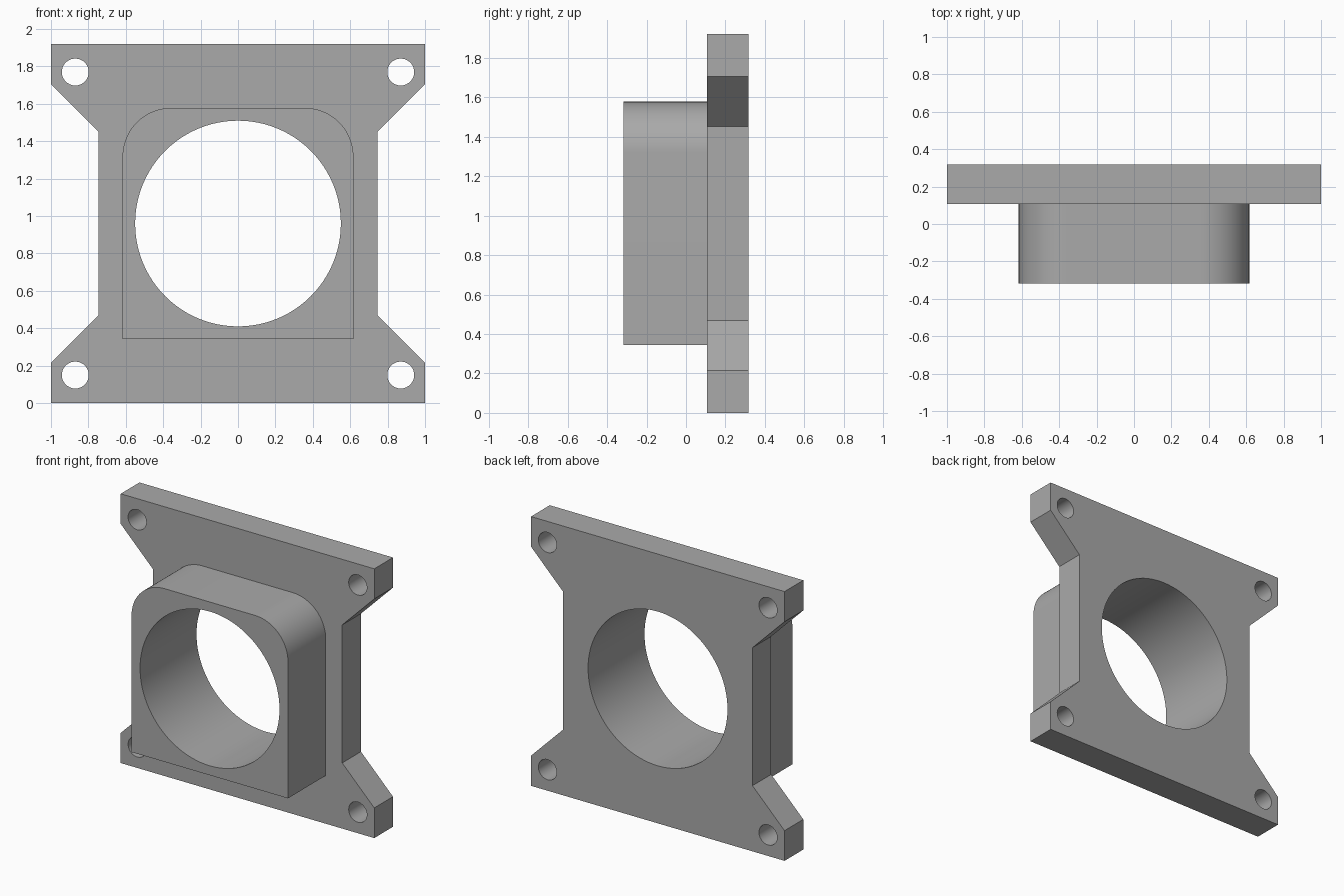
import bpy, bmesh, math

cube = bpy.data.objects.get("Cube")
if cube:
    bpy.data.objects.remove(cube, do_unlink=True)

mat = bpy.data.materials.new("matte grey")
mat.use_nodes = True
GREY = (0.4, 0.4, 0.4, 1)
mat.diffuse_color = GREY
mat.node_tree.nodes["Principled BSDF"].inputs["Base Color"].default_value = GREY

MID = 0.96           # height of the bore axis


def arc(cx, cz, r, start, end, steps):
    """Points along an arc, angles in degrees."""
    angles = [math.radians(start + (end - start) * i / steps) for i in range(steps + 1)]
    return [(cx + r * math.cos(a), cz + r * math.sin(a)) for a in angles]


def circle(cx, cz, r, steps):
    return arc(cx, cz, r, 0, 360, steps)[:-1]


def extruded(name, loops, y0, y1):
    """Fill an outline with holes in the XZ plane and extrude it from y0 to y1."""
    curve = bpy.data.curves.new(name, "CURVE")
    curve.dimensions = "2D"
    curve.fill_mode = "BOTH"
    curve.extrude = (y1 - y0) / 2
    for loop in loops:
        spline = curve.splines.new("POLY")
        spline.points.add(len(loop) - 1)
        for point, (x, z) in zip(spline.points, loop):
            point.co = (x, z, 0, 1)
        spline.use_cyclic_u = True
    helper = bpy.data.objects.new(name + "_profile", curve)
    bpy.context.collection.objects.link(helper)
    bpy.context.view_layer.update()
    mesh = bpy.data.meshes.new_from_object(
        helper.evaluated_get(bpy.context.evaluated_depsgraph_get()))
    bpy.data.objects.remove(helper, do_unlink=True)

    # Stand the solid upright and weld caps to walls
    bm = bmesh.new()
    bm.from_mesh(mesh)
    for v in bm.verts:
        x, z, depth = v.co
        v.co = (x, (y0 + y1) / 2 - depth, z)
    bmesh.ops.remove_doubles(bm, verts=bm.verts, dist=0.0005)
    bmesh.ops.recalc_face_normals(bm, faces=bm.faces)
    bm.to_mesh(mesh)
    bm.free()

    mesh.name = name
    mesh.materials.clear()
    mesh.materials.append(mat)
    obj = bpy.data.objects.new(name, mesh)
    bpy.context.collection.objects.link(obj)
    bpy.ops.object.select_all(action="DESELECT")
    obj.select_set(True)
    bpy.context.view_layer.objects.active = obj
    bpy.ops.object.shade_smooth_by_angle(angle=math.radians(30))
    return obj


bore = circle(0, MID, 0.55, 96)

# Mounting plate with waisted sides and four screw holes
quarter = [(1, 0), (1, 0.215), (0.747, 0.468)]
right = quarter + [(x, 2 * MID - z) for x, z in reversed(quarter)]
outline = right + [(-x, z) for x, z in reversed(right)]
screws = [circle(sx * 0.87, MID + sz * 0.81, 0.072, 32)
          for sx in (-1, 1) for sz in (-1, 1)]
extruded("mounting_plate", [outline, bore] + screws, 0.107, 0.318)

# Boss around the bore, rounded at its two upper corners
HALF, LOW, HIGH, ROUND = 0.617, 0.343, 1.578, 0.26
boss = [(-HALF, LOW), (HALF, LOW)]
boss += arc(HALF - ROUND, HIGH - ROUND, ROUND, 0, 90, 20)
boss += arc(ROUND - HALF, HIGH - ROUND, ROUND, 90, 180, 20)
extruded("boss", [boss, bore], -0.318, 0.107)
